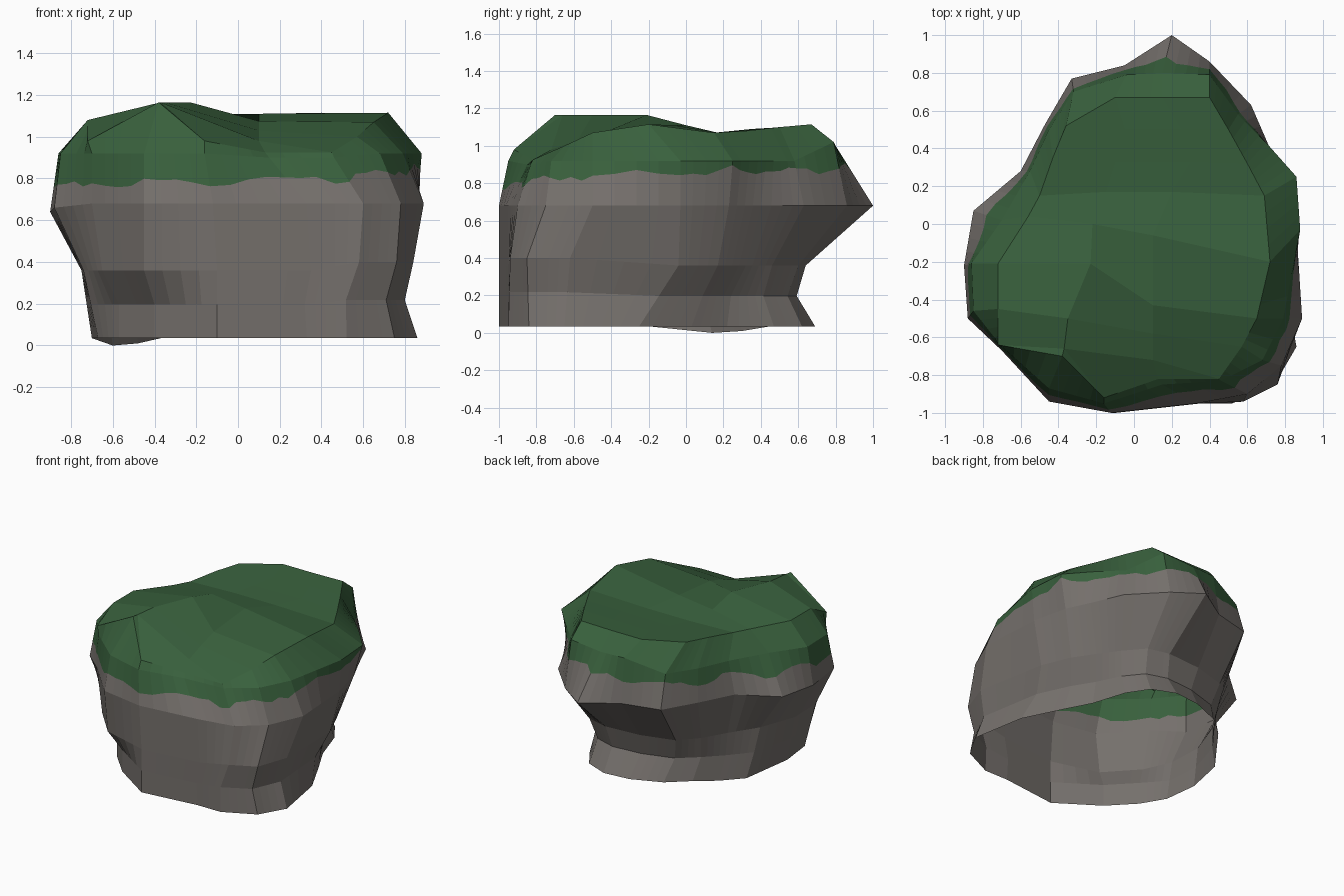
import bpy, bmesh, math, random
from mathutils import Vector

if "Cube" in bpy.data.objects:
    bpy.data.objects.remove(bpy.data.objects["Cube"])

random.seed(4)
SUB = 4   # border steps between two neighbouring section points


def material(name, rgb):
    m = bpy.data.materials.new(name)
    m.diffuse_color = (*rgb, 1)
    m.use_nodes = True
    m.node_tree.nodes["Principled BSDF"].inputs["Base Color"].default_value = m.diffuse_color
    return m


stone = material("grey stone", (0.178, 0.162, 0.150))
moss = material("green moss", (0.040, 0.117, 0.046))


def ring(points, z=0.0, changes=None):
    """Cross-section: (x, y) or (x, y, z) points at height z, with a few own heights."""
    changes = changes or {}
    return [Vector(p) if len(p) == 3 else Vector((*p, changes.get(i, z)))
            for i, p in enumerate(points)]


def refine(r):
    """Add points along the straight edges of a section."""
    return [r[i].lerp(r[(i + 1) % len(r)], k / SUB)
            for i in range(len(r)) for k in range(SUB)]


def loft(bm, rings):
    loops = [[bm.verts.new(p) for p in r] for r in rings]
    n = len(loops[0])
    for a, b in zip(loops, loops[1:]):
        for i in range(n):
            j = (i + 1) % n
            bm.faces.new((a[i], a[j], b[j], b[i]))
    return loops


def finish(bm, name, mat):
    bmesh.ops.remove_doubles(bm, verts=bm.verts, dist=0.0005)
    me = bpy.data.meshes.new(name)
    bm.to_mesh(me)
    bm.free()
    me.materials.append(mat)
    ob = bpy.data.objects.new(name, me)
    bpy.context.collection.objects.link(ob)


# Cross-sections, each running counter-clockwise from the back tip
base = ring([(.2, .69), (0, .67), (-.22, .58), (-.37, .45), (-.48, .3),
             (-.6, .14), (-.7, -.2), (-.67, -.45), (-.57, -.62), (-.4, -.8),
             (-.1, -1), (.33, -.95), (.52, -.95), (.75, -.84), (.86, -.65),
             (.79, -.25), (.65, .03), (.55, .22), (.47, .47), (.37, .62)],
            .035, {4: .01, 5: 0})
waist = ring([(.22, .64), (-.05, .62), (-.3, .55), (-.42, .42), (-.52, .25),
              (-.65, .05), (-.75, -.22), (-.74, -.48), (-.65, -.68), (-.45, -.9),
              (-.1, -1), (.35, -.95), (.58, -.94), (.76, -.85), (.84, -.62),
              (.79, -.04), (.7, .17), (.6, .32), (.5, .46), (.38, .6)],
             .36, {12: .4, 13: .4, 14: .4})
belly = ring([(.2, 1), (-.05, .84), (-.33, .77), (-.47, .53), (-.6, .28),
              (-.85, .07), (-.9, -.22), (-.88, -.5), (-.7, -.67), (-.45, -.94),
              (-.12, -1), (.33, -.95), (.6, -.9), (.78, -.75), (.89, -.5),
              (.86, -.03), (.8, .23), (.72, .4), (.62, .63), (.4, .86)],
             .68, {5: .65, 6: .64, 7: .66})
shoulder = ring([(.15, .8), (-.04, .79), (-.32, .7), (-.45, .5), (-.55, .28),
                 (-.7, .02), (-.86, -.21), (-.85, -.46), (-.7, -.65), (-.45, -.87),
                 (-.16, -.95), (.15, -.85), (.46, -.83), (.68, -.72), (.79, -.5),
                 (.88, -.03), (.86, .25), (.7, .43), (.55, .58), (.4, .79)],
                .92, {0: 1.0, 1: 1.0, 19: 1.02, 11: .9, 12: .9})
rim = ring([(.15, .67, 1.11), (-.1, .67, 1.11), (-.36, .52, 1.1), (-.43, .35, 1.09),
            (-.5, .15, 1.07), (-.56, .04, 1.07), (-.72, -.21, 1.08), (-.72, -.45, 1.08),
            (-.72, -.64, .98), (-.38, -.7, 1.165), (-.16, -.92, .98), (.13, -.82, .925),
            (.45, -.82, .925), (.57, -.65, 1.0), (.65, -.5, 1.07), (.72, -.2, 1.115),
            (.69, .15, 1.07), (.6, .32, 1.08), (.5, .5, 1.1), (.4, .67, 1.115)])

# Pinched section between base and waist: hollow at back and right, undercut front left
pinch = [a.lerp(b, .5) for a, b in zip(base, waist)]
for i, p in enumerate(pinch):
    p.x *= .94 if p.x > 0 else 1
    p.y *= .89 if p.y > 0 else 1
    if i in (8, 9):
        p.x, p.y = base[i].x, base[i].y

# Ragged moss border, found on the surface between belly and shoulder
border = []
for i, (lo, hi) in enumerate(zip(refine(belly), refine(shoulder))):
    z = .825 + .04 * lo.y + .04 * lo.x + .018 * math.sin(i * .9) + random.uniform(-.018, .018)
    border.append(lo.lerp(hi, (z - lo.z) / (hi.z - lo.z)))

# Rock body, open underneath
bm = bmesh.new()
loft(bm, [refine(r) for r in (base, pinch, waist, belly)] + [border])
finish(bm, "rock_body", stone)

# Moss cap: side band plus an uneven top built in rows across the rim
bm = bmesh.new()
loft(bm, [border, refine(shoulder), refine(rim)])
middle = {2: ((-.05, .5, 1.095), (.25, .5, 1.1)),
          3: ((-.1, .33, 1.08), (.3, .33, 1.085)),
          4: ((-.15, .17, 1.07), (.2, .17, 1.07)),
          5: ((-.22, 0, 1.11), (.1, -.06, 1.11)),
          6: ((-.23, -.21, 1.165), (.1, -.43, 1.075)),
          7: ((-.35, -.5, 1.165), (.1, -.58, 1.03)),
          8: ((-.37, -.66, 1.165), (.1, -.72, .98))}
v = [bm.verts.new(p) for p in rim]
mid = {k: [bm.verts.new(p) for p in pair] for k, pair in middle.items()}
rows = [[v[k], *mid[k], v[20 - k]] for k in range(2, 9)]
for a, b in zip(rows, rows[1:]):
    for i in range(3):
        bm.faces.new((a[i], b[i], b[i + 1], a[i + 1]))
first, last = rows[0], rows[-1]
bm.faces.new((v[1], first[0], first[1]))
bm.faces.new((v[1], first[1], first[2], v[0]))
bm.faces.new((v[0], first[2], first[3], v[19]))
bm.faces.new((last[0], v[9], last[1]))
bm.faces.new((last[1], v[9], v[10]))
bm.faces.new((last[1], v[10], v[11], last[2]))
bm.faces.new((last[2], v[11], v[12]))
finish(bm, "moss_cap", moss)
